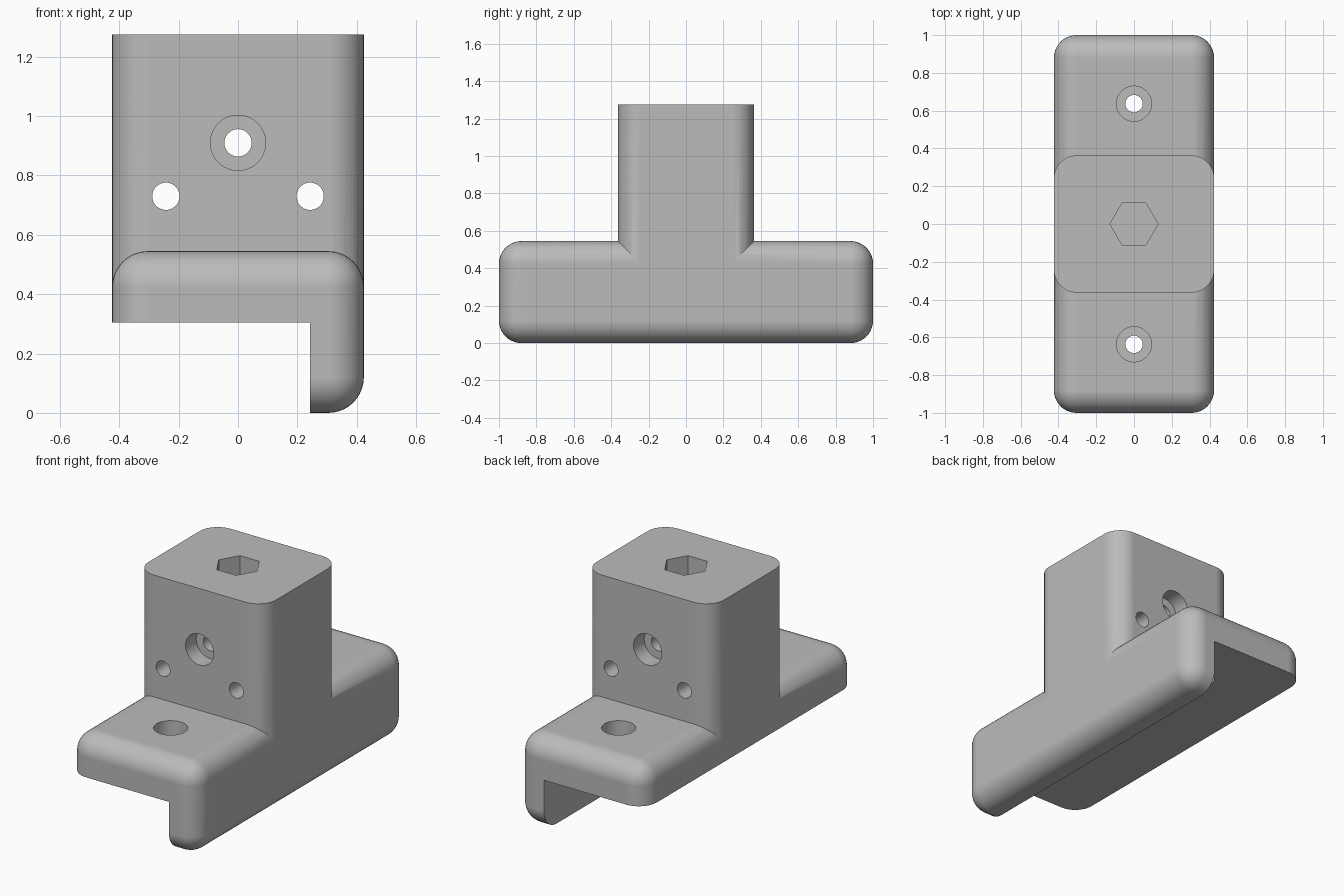
import bpy, bmesh, math
from mathutils import Matrix, Vector

cube = bpy.data.objects.get("Cube")
if cube:
    bpy.data.objects.remove(cube, do_unlink=True)

grey = bpy.data.materials.new("plain_grey")
grey.use_nodes = True
colour = (0.5, 0.5, 0.5, 1)
grey.diffuse_color = colour
grey.node_tree.nodes["Principled BSDF"].inputs["Base Color"].default_value = colour

HALF_X, TOWER_Y = 0.424, 0.363
BASE_TOP, PLATE_BOTTOM, TOP = 0.545, 0.305, 1.275
ROUND = 0.12
HOLE_R, BORE_R = 0.046, 0.093


def to_object(name, bm):
    mesh = bpy.data.meshes.new(name)
    bmesh.ops.recalc_face_normals(bm, faces=bm.faces)
    bm.to_mesh(mesh)
    bm.free()
    mesh.materials.append(grey)
    ob = bpy.data.objects.new(name, mesh)
    bpy.context.collection.objects.link(ob)
    return ob


def block(name, low, high, radius=0, upright_only=False):
    """Box between two corners, with rounded edges if a radius is given."""
    low, high = Vector(low), Vector(high)
    bm = bmesh.new()
    bmesh.ops.create_cube(bm, size=1)
    bmesh.ops.scale(bm, vec=high - low, verts=bm.verts)
    bmesh.ops.translate(bm, vec=(low + high) / 2, verts=bm.verts)
    if radius:
        edges = [e for e in bm.edges if not upright_only
                 or abs(e.verts[0].co.z - e.verts[1].co.z) > 0.01]
        bmesh.ops.bevel(bm, geom=edges, offset=radius, segments=10,
                        profile=0.5, affect='EDGES', clamp_overlap=True)
    return to_object(name, bm)


def rod(name, centre, radius, length, axis='Z', sides=48):
    """Prism centred on a point and running along one axis."""
    bm = bmesh.new()
    bmesh.ops.create_cone(bm, cap_ends=True, segments=sides, radius1=radius,
                          radius2=radius, depth=length)
    turn = Matrix.Rotation(math.pi / 2, 4, 'X') if axis == 'Y' else Matrix()
    bmesh.ops.transform(bm, matrix=Matrix.Translation(centre) @ turn, verts=bm.verts)
    return to_object(name, bm)


def combine(body, tool, operation):
    mod = body.modifiers.new(operation.lower(), 'BOOLEAN')
    mod.operation, mod.solver, mod.object = operation, 'EXACT', tool
    bpy.context.view_layer.objects.active = body
    bpy.ops.object.modifier_apply(modifier=mod.name)
    bpy.data.objects.remove(tool, do_unlink=True)


# Rounded base with its underside cut away to leave a lip on one side
body = block("mounting_bracket", (-HALF_X, -1, 0), (HALF_X, 1, BASE_TOP), ROUND)
combine(body, block("lip_cutter", (-1, -2, -1), (0.242, 2, PLATE_BOTTOM)), 'DIFFERENCE')

# Upright tower
tower = block("tower", (-HALF_X, -TOWER_Y, 0.36), (HALF_X, TOWER_Y, TOP), ROUND, True)
combine(body, tower, 'UNION')

# Cross holes through the tower
for x, z in ((0, 0.91), (-0.243, 0.73), (0.243, 0.73)):
    combine(body, rod("cross_hole", (x, 0, z), HOLE_R, 2, 'Y'), 'DIFFERENCE')

# Counterbores on both tower faces, and counterbored screw holes in the base
for side in (-1, 1):
    combine(body, rod("tower_bore", (0, side * TOWER_Y, 0.91), BORE_R, 0.2, 'Y'), 'DIFFERENCE')
    y = side * 0.637
    combine(body, rod("screw_hole", (0, y, 0.4), HOLE_R, 0.6), 'DIFFERENCE')
    combine(body, rod("screw_bore", (0, y, BASE_TOP), BORE_R, 0.24), 'DIFFERENCE')

# Hexagonal socket in the top, with corners along x
socket = rod("hex_socket", (0, 0, TOP), 0.127, 0.5, sides=6)
if max(v.co.x for v in socket.data.vertices) < 0.12:
    socket.data.transform(Matrix.Translation((0, 0, TOP)) @ Matrix.Rotation(math.pi / 6, 4, 'Z')
                          @ Matrix.Translation((0, 0, -TOP)))
combine(body, socket, 'DIFFERENCE')

# Smooth fillets with flat main faces
bpy.ops.object.select_all(action='DESELECT')
body.select_set(True)
bpy.context.view_layer.objects.active = body
bpy.ops.object.shade_smooth_by_angle(angle=math.radians(30))
weighted = body.modifiers.new("face_weighting", 'WEIGHTED_NORMAL')
weighted.keep_sharp = True
weighted.weight = 100
